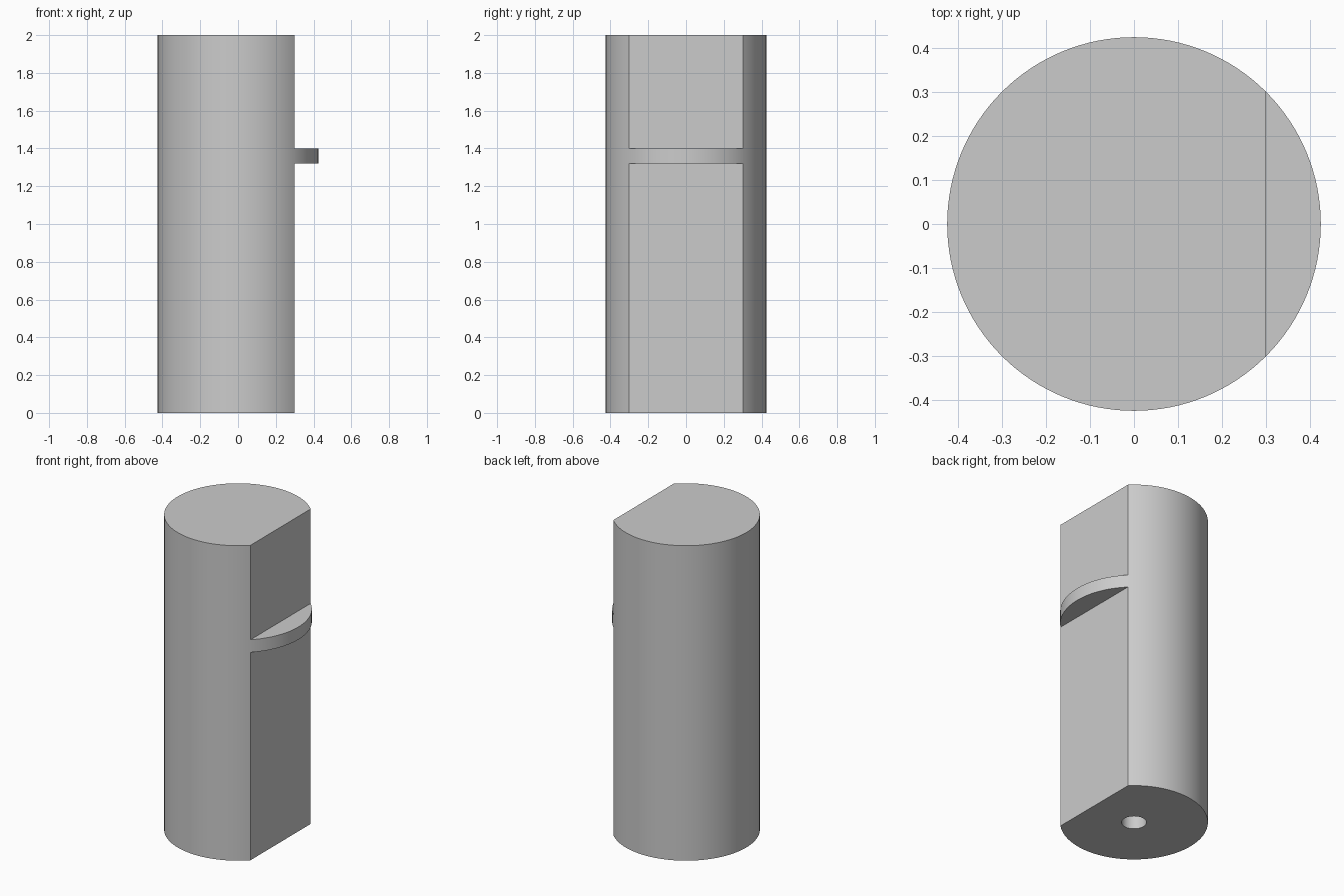
import bpy
import math

if "Cube" in bpy.data.objects:
    bpy.data.objects.remove(bpy.data.objects["Cube"], do_unlink=True)

RADIUS, HEIGHT = 0.425, 2.0
FLAT_X = 0.299
FLANGE_BOTTOM, FLANGE_TOP = 1.32, 1.40
HOLE_RADIUS, HOLE_DEPTH = 0.072, 0.4

# One plain grey for the whole part
grey = bpy.data.materials.new("plain grey")
grey.use_nodes = True
colour = (0.6, 0.6, 0.6, 1)
grey.diffuse_color = colour
grey.node_tree.nodes["Principled BSDF"].inputs["Base Color"].default_value = colour


def cylinder(name, radius, bottom, top, sides):
    bpy.ops.mesh.primitive_cylinder_add(
        vertices=sides, radius=radius, depth=top - bottom,
        location=(0, 0, (bottom + top) / 2))
    obj = bpy.context.object
    obj.name = name
    obj.data.materials.append(grey)
    return obj


def flat_cutter(name, bottom, top):
    bpy.ops.mesh.primitive_cube_add(
        size=1, location=(FLAT_X + 0.25, 0, (bottom + top) / 2))
    obj = bpy.context.object
    obj.name = name
    obj.scale = (0.5, 1.2, top - bottom)
    obj.data.materials.append(grey)
    return obj


# Round body
body = cylinder("round_body", RADIUS, 0, HEIGHT, 128)

# Flats below and above the flange, and the blind hole underneath
cutters = [
    flat_cutter("lower_flat_cutter", -0.1, FLANGE_BOTTOM),
    flat_cutter("upper_flat_cutter", FLANGE_TOP, HEIGHT + 0.1),
    cylinder("hole_cutter", HOLE_RADIUS, -0.1, HOLE_DEPTH, 48),
]
bpy.ops.object.select_all(action='DESELECT')
body.select_set(True)
bpy.context.view_layer.objects.active = body
for cutter in cutters:
    cutter.hide_render = True
    cut = body.modifiers.new(cutter.name, 'BOOLEAN')
    cut.operation = 'DIFFERENCE'
    cut.solver = 'EXACT'
    cut.object = cutter
    bpy.ops.object.modifier_apply(modifier=cut.name)
    bpy.data.objects.remove(cutter, do_unlink=True)

# Smooth curved walls, crisp edges
bpy.ops.object.shade_smooth_by_angle(angle=math.radians(30))
